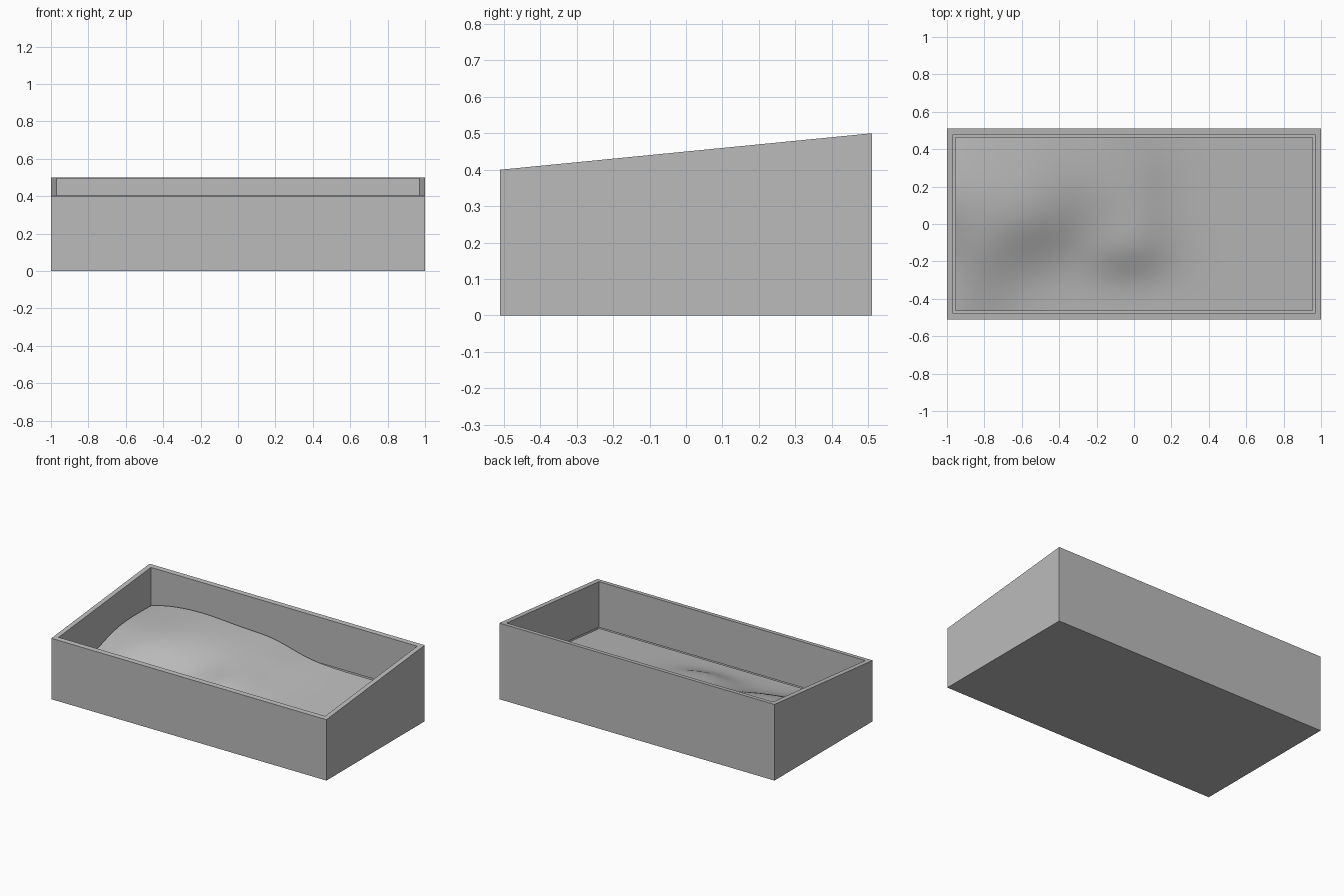
import bpy
import bmesh
import math

if "Cube" in bpy.data.objects:
    bpy.data.objects.remove(bpy.data.objects["Cube"], do_unlink=True)

HALF_X, HALF_Y = 1.0, 0.51
WALL = 0.045
DEPTH = 0.3


def rim_height(y):
    return 0.45 + 0.05 * y / HALF_Y


def make_material(name, rgb):
    mat = bpy.data.materials.new(name)
    mat.use_nodes = True
    colour = (*rgb, 1)
    mat.diffuse_color = colour
    mat.node_tree.nodes["Principled BSDF"].inputs["Base Color"].default_value = colour
    return mat


def add_object(name, bm, mat):
    bmesh.ops.recalc_face_normals(bm, faces=bm.faces)
    mesh = bpy.data.meshes.new(name)
    bm.to_mesh(mesh)
    bm.free()
    mesh.materials.append(mat)
    obj = bpy.data.objects.new(name, mesh)
    bpy.context.collection.objects.link(obj)
    return obj


grey = make_material("plain grey", (0.5, 0.5, 0.5))

# Open box with a sloping rim, hollowed from the top
bm = bmesh.new()
bmesh.ops.create_cube(bm, size=2)
for v in bm.verts:
    v.co.x *= HALF_X
    v.co.y *= HALF_Y
    v.co.z = rim_height(v.co.y) if v.co.z > 0 else 0
bm.normal_update()
top = max(bm.faces, key=lambda f: f.normal.z)
bmesh.ops.inset_region(bm, faces=[top], thickness=WALL)
hollow = bmesh.ops.extrude_face_region(bm, geom=[top])
floor = [g for g in hollow["geom"] if isinstance(g, bmesh.types.BMFace)]
bmesh.ops.translate(bm, vec=(0, 0, -DEPTH),
                    verts=[g for g in hollow["geom"] if isinstance(g, bmesh.types.BMVert)])
bmesh.ops.delete(bm, geom=floor + ([top] if top.is_valid else []), context="FACES_ONLY")
add_object("box", bm, grey)

# Sand sheet: heights above the sloping floor, front row first
columns = (-0.955, -0.8, -0.55, -0.3, -0.1, 0.06, 0.24, 0.6, 0.955)
rows = (-0.465, -0.3, -0.15, 0, 0.15, 0.3, 0.465)
mound = (
    (0, 0, 0, 0, 0, 0),
    (1, 4, 0, 0, 0, 0),
    (3, 9, 5, 1, 8, 7),
    (7, 11, 13, 5, 8, 8),
    (9, 12, 14, 9, 9, 7),
    (8, 11, 13, 10, 9, 7),
    (6, 10, 11.5, 9, 9, 5),
)
bm = bmesh.new()
grid = []
for y, heights in zip(rows, mound):
    padded = heights + (0,) * (len(columns) - len(heights))
    grid.append([bm.verts.new((x, y, rim_height(y) - DEPTH + h / 100))
                 for x, h in zip(columns, padded)])
for near, far in zip(grid, grid[1:]):
    for i in range(len(columns) - 1):
        bm.faces.new((near[i], near[i + 1], far[i + 1], far[i]))
sand = add_object("sand", bm, grey)
if sand.data.polygons[0].normal.z < 0:
    sand.data.flip_normals()
smooth = sand.modifiers.new("Soft dunes", "SUBSURF")
smooth.levels = smooth.render_levels = 3
smooth.boundary_smooth = "PRESERVE_CORNERS"
sand.data.shade_smooth()
